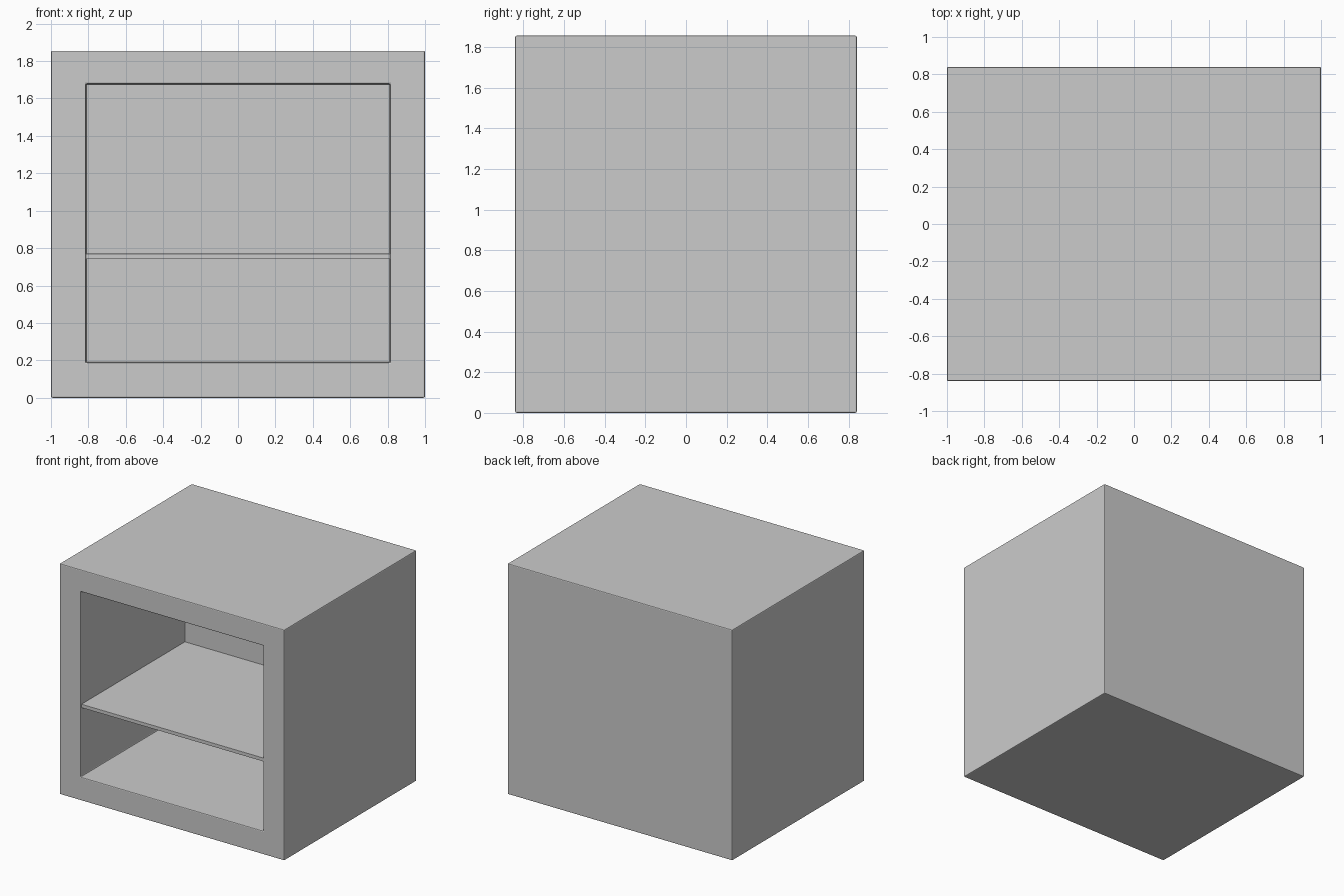
import bpy
import bmesh

cube = bpy.data.objects.get("Cube")
if cube:
    bpy.data.objects.remove(cube, do_unlink=True)

W, D, H = 2.0, 1.68, 1.855
FRONT = -D / 2
INNER_BACK = 0.485
OPEN_X, OPEN_LOW, OPEN_HIGH = 0.812, 0.188, 1.678

grey = bpy.data.materials.new("plain grey")
grey.use_nodes = True
colour = (0.6, 0.6, 0.6, 1)
grey.diffuse_color = colour
grey.node_tree.nodes["Principled BSDF"].inputs["Base Color"].default_value = colour


def make_box(bm, low, high):
    verts = bmesh.ops.create_cube(bm, size=1)["verts"]
    for v in verts:
        for i in range(3):
            v.co[i] = low[i] if v.co[i] < 0 else high[i]


def finish(name, bm, bevel):
    bmesh.ops.recalc_face_normals(bm, faces=bm.faces)
    mesh = bpy.data.meshes.new(name)
    bm.to_mesh(mesh)
    bm.free()
    mesh.materials.append(grey)
    obj = bpy.data.objects.new(name, mesh)
    bpy.context.collection.objects.link(obj)
    mod = obj.modifiers.new("softened edges", "BEVEL")
    mod.width = bevel
    mod.segments = 2
    mod.limit_method = "ANGLE"
    return obj


# Cabinet: a solid block whose front face is inset and pushed in
bm = bmesh.new()
make_box(bm, (-W / 2, FRONT, 0), (W / 2, -FRONT, H))
bm.normal_update()
front = min(bm.faces, key=lambda f: f.calc_center_median().y)
bmesh.ops.inset_individual(bm, faces=[front], thickness=0.1)
for v in front.verts:
    v.co.x = OPEN_X if v.co.x > 0 else -OPEN_X
    v.co.z = OPEN_HIGH if v.co.z > H / 2 else OPEN_LOW
recess = bmesh.ops.extrude_discrete_faces(bm, faces=[front])["faces"][0]
for v in recess.verts:
    v.co.y = INNER_BACK
finish("cabinet", bm, 0.007)

# Shelf: a thin board spanning the recess
bm = bmesh.new()
make_box(bm, (-OPEN_X, FRONT + 0.01, 0.742), (OPEN_X, INNER_BACK, 0.77))
finish("shelf", bm, 0.001)
